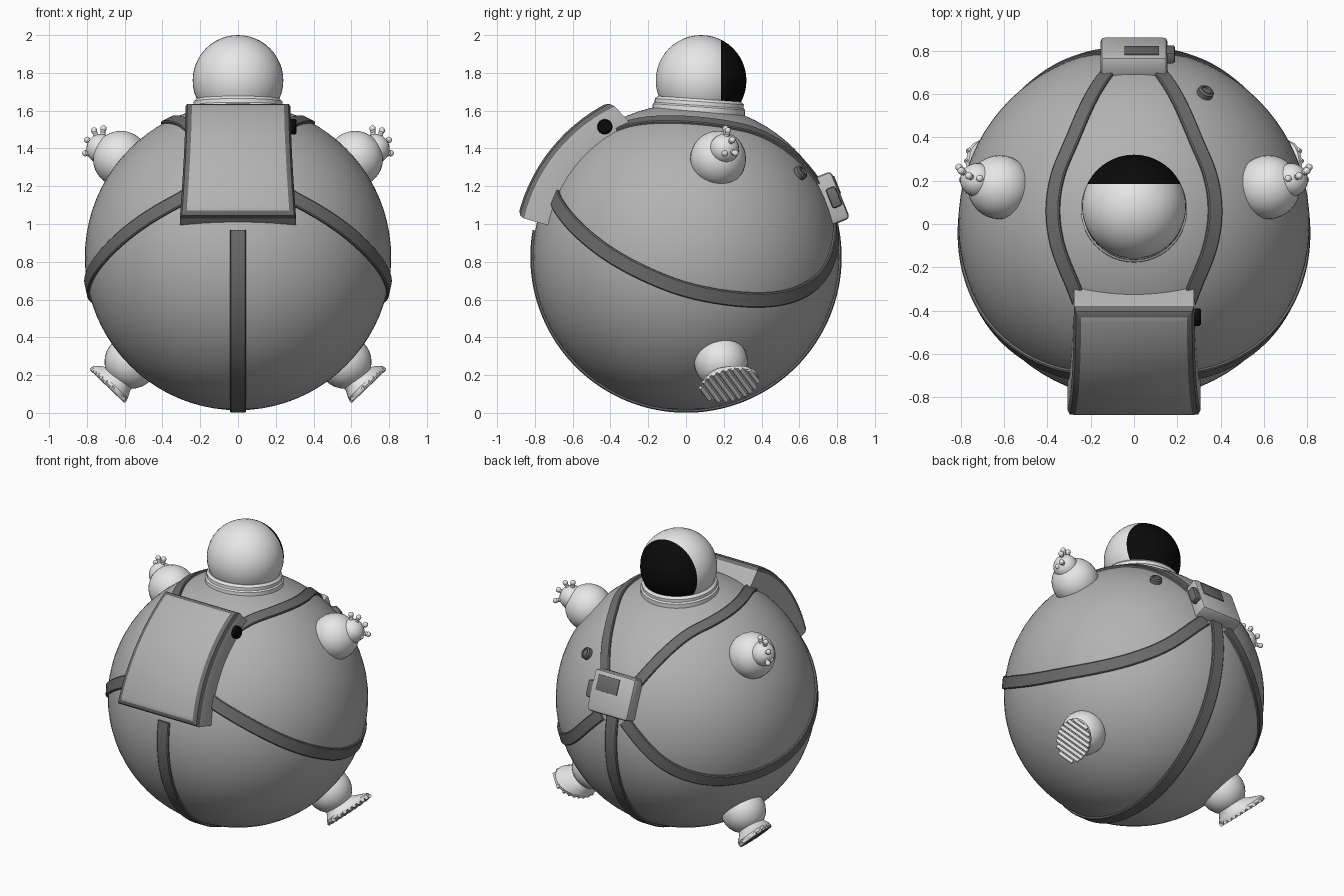
import bpy, bmesh, math
from mathutils import Vector, Matrix

if "Cube" in bpy.data.objects:
    bpy.data.objects.remove(bpy.data.objects["Cube"])

C = Vector((0, 0, 0.825))      # centre of the round suit
R = 0.811


def mat(name, v):
    m = bpy.data.materials.new(name)
    m.diffuse_color = (v, v, v, 1)
    m.use_nodes = True
    m.node_tree.nodes["Principled BSDF"].inputs["Base Color"].default_value = m.diffuse_color
    return m


WHITE = mat("white", 0.8)
GREY = mat("suit grey", 0.45)
PALE = mat("pale grey", 0.52)
DARK = mat("strap grey", 0.15)
BLACK = mat("black", 0.003)


def finish(bm, name, mats, angle=35):
    bmesh.ops.recalc_face_normals(bm, faces=bm.faces)
    for f in bm.faces:
        f.smooth = True
    me = bpy.data.meshes.new(name)
    bm.to_mesh(me)
    bm.free()
    me.set_sharp_from_angle(angle=math.radians(angle))
    for m in mats:
        me.materials.append(m)
    ob = bpy.data.objects.new(name, me)
    bpy.context.collection.objects.link(ob)
    return ob


def add_ball(bm, c, r, u=32, v=16, rot=Matrix()):
    bmesh.ops.create_uvsphere(bm, u_segments=u, v_segments=v, radius=r,
                              matrix=Matrix.Translation(c) @ rot)


def frame(loc, z, y):
    """Matrix at loc with its local z along z and its local y near y."""
    z = Vector(z).normalized()
    x = Vector(y).cross(z).normalized()
    m = Matrix((x, z.cross(x), z)).transposed().to_4x4()
    return Matrix.Translation(loc) @ m


def loft(bm, rings, cap=True):
    loops = [[bm.verts.new(p) for p in r] for r in rings]
    n = len(loops[0])
    for a, b in zip(loops, loops[1:]):
        for i in range(n):
            bm.faces.new((a[i], a[(i + 1) % n], b[(i + 1) % n], b[i]))
    if cap:
        bm.faces.new(loops[0])
        bm.faces.new(loops[-1])
    return loops


def lathe(name, prof, m, mats, n=40):
    bm = bmesh.new()
    loft(bm, [[m @ Vector((r * math.cos(6.28318531 * i / n), r * math.sin(6.28318531 * i / n), z))
               for i in range(n)] for r, z in prof])
    return finish(bm, name, mats)


def box(name, size, m, mats, bevel):
    bm = bmesh.new()
    bmesh.ops.create_cube(bm, size=1, matrix=Matrix.Diagonal((*size, 1)))
    bmesh.ops.bevel(bm, geom=bm.edges[:], offset=bevel, segments=2, profile=0.5, affect='EDGES')
    bm.transform(m)
    return finish(bm, name, mats)


def strap(name, pts, width=0.085, steps=10):
    """Flat band through pts, laid on the round suit."""
    p = [Vector(q) - C for q in pts]
    p = [2 * p[0] - p[1]] + p + [2 * p[-1] - p[-2]]
    path = []
    for i in range(1, len(p) - 2):
        a, b, c, d = p[i - 1:i + 3]
        for k in range(steps + (i == len(p) - 3)):
            t = k / steps
            path.append((0.5 * (2 * b + (c - a) * t + (2 * a - 5 * b + 4 * c - d) * t * t
                                + (3 * b - a - 3 * c + d) * t ** 3)).normalized())
    rings = []
    for i, n in enumerate(path):
        tan = path[min(i + 1, len(path) - 1)] - path[max(i - 1, 0)]
        s = n.cross(tan).normalized() * width / 2
        rings.append([C + (n * R + e * s).normalized() * r
                      for e, r in ((-1, 0.795), (-1, 0.82), (-0.85, 0.825),
                                   (0.85, 0.825), (1, 0.82), (1, 0.795))])
    bm = bmesh.new()
    loft(bm, rings)
    finish(bm, name, [DARK])


# round suit
bm = bmesh.new()
add_ball(bm, C, R, 80, 40)
finish(bm, "suit_body", [GREY])

# helmet with visor faces cut at y = 0.18
bm = bmesh.new()
add_ball(bm, (0, 0.08, 1.76), 0.24, 48, 24, Matrix.Rotation(math.pi / 2, 4, 'X'))
bmesh.ops.bisect_plane(bm, geom=bm.verts[:] + bm.edges[:] + bm.faces[:],
                       plane_co=(0, 0.185, 0), plane_no=(0, 1, 0))
for f in bm.faces:
    f.material_index = int(f.calc_center_median().y > 0.185)
finish(bm, "helmet", [WHITE, BLACK])

# neck ring
lathe("neck_ring", [(0.2, 0.022), (0.222, 0.022), (0.236, 0.008), (0.236, -0.012), (0.245, -0.02), (0.245, -0.07)],
      Matrix.Translation((0, 0.07, 1.64)) @ Matrix.Rotation(-0.07, 4, 'X'), [WHITE], 48)

# straps
ring = [(0, 0.8 * math.cos(a), C.z + 0.8 * math.sin(a))
        for a in [math.radians(190 + i * 20.5 - 20) for i in range(11)]]
strap("centre_strap", ring)
for s, side in ((1, "right"), (-1, "left")):
    strap(side + "_shoulder_strap", [(s * x, y, C.z + math.sqrt(0.656 - x * x - y * y)) for x, y in
          ((0.25, -0.36), (0.285, -0.27), (0.35, -0.1), (0.372, 0.06), (0.35, 0.22), (0.265, 0.43), (0.1, 0.72))], 0.07)
    strap(side + "_waist_strap", [(s * x, y, z) for x, y, z in
          ((0.24, -0.7, 1.18), (0.34, -0.68, 1.11), (0.66, -0.46, 0.88), (0.78, -0.19, 0.725), (0.79, 0.07, 0.635),
           (0.67, 0.39, 0.6), (0.51, 0.6, 0.64), (0.33, 0.74, 0.755), (0.09, 0.8, 0.99))], 0.08)

# curved backpack with dark chamfered rim
bm = bmesh.new()
rings = []
N = 14
for i in range(N + 1):
    t = i / N
    ai, ao = math.radians(22 + 55 * t), math.radians(26 + 50.5 * t)
    w = 0.278 + 0.03 * t * t
    rings.append([(x, -r * math.sin(a), C.z + r * math.cos(a)) for x, r, a in
                  ((-w, 0.75, ai), (w, 0.75, ai), (w, 0.916, ao), (-w, 0.916, ao))])
loops = loft(bm, rings)
rim = [bm.edges.get((a[k], b[k])) for a, b in zip(loops, loops[1:]) for k in (2, 3)]
rim += [bm.edges.get((l[2], l[3])) for l in (loops[0], loops[-1])]
bmesh.ops.bevel(bm, geom=rim, offset=0.034, segments=2, profile=0.5, affect='EDGES', material=1)
finish(bm, "backpack", [GREY, DARK], 25)
lathe("backpack_port", [(0.04, -0.04), (0.04, 0.02), (0.034, 0.026)],
      frame((0.283, -0.43, 1.515), (1, 0, 0), (0, 0, 1)), [BLACK], 24)

# chest control box, screen and side pod
e = math.radians(22)
out = Vector((0, math.cos(e), math.sin(e)))
up = Vector((0, -math.sin(e), math.cos(e)))
X = Vector((1, 0, 0))


def chest(x, h, d):
    return frame(C + X * x + up * h + out * d, out, up)


box("chest_box", (0.31, 0.27, 0.11), chest(0, 0, 0.828), [PALE], 0.022)
box("chest_screen", (0.16, 0.1, 0.008), chest(0.035, 0.055, 0.884), [DARK], 0.001)
box("chest_pod", (0.07, 0.11, 0.055), chest(0.155, 0.0, 0.845), [DARK], 0.012)

# suit valve
d = Vector((0.34, 0.625, 0.46)).normalized()
lathe("suit_valve", [(0.038, -0.03), (0.038, 0.022), (0.03, 0.03), (0.024, 0.03), (0.022, 0.022)],
      frame(C + d * R, d, (0, 0, 1)), [DARK], 24)

for s, side in ((1, "right"), (-1, "left")):
    # stubby arm, glove and beaded fingers
    bm = bmesh.new()
    add_ball(bm, (s * 0.62, 0.17, 1.345), 0.148)
    finish(bm, side + "_arm", [WHITE])
    palm = Vector((s * 0.725, 0.203, 1.398))
    bm = bmesh.new()
    add_ball(bm, palm, 0.078, 24, 14)
    finish(bm, side + "_glove", [WHITE])
    bm = bmesh.new()
    for x, y, z in ((0.712, 0.21, 1.505), (0.762, 0.222, 1.495), (0.798, 0.245, 1.445), (0.808, 0.262, 1.375)):
        tip = Vector((s * x, y, z))
        for t in (0.62, 0.75, 0.88, 1):
            add_ball(bm, palm.lerp(tip, t), 0.014 if t < 1 else 0.017, 12, 8)
    add_ball(bm, (s * 0.79, 0.205, 1.375), 0.018, 12, 8)
    finish(bm, side + "_fingers", [WHITE])

    # stubby leg
    bm = bmesh.new()
    add_ball(bm, (s * 0.565, 0.185, 0.27), 0.142)
    finish(bm, side + "_leg", [WHITE])

    # boot flaring to an oval sole, with tread bars across it
    m = frame((s * 0.685, 0.23, 0.15), (s * 0.69, 0, -0.72), (s * 0.3, 0.87, 0.34))
    bm = bmesh.new()
    loft(bm, [[m @ Vector((w * math.cos(k * math.pi / 20), o + l * math.sin(k * math.pi / 20), z))
               for k in range(40)] for z, l, w, o in
              ((-0.12, 0.08, 0.08, -0.05), (-0.08, 0.083, 0.08, -0.045), (-0.055, 0.105, 0.088, -0.03),
               (-0.03, 0.145, 0.105, -0.005), (-0.018, 0.162, 0.112, 0), (0.0, 0.162, 0.112, 0))])
    finish(bm, side + "_boot", [WHITE])
    bm = bmesh.new()
    for k in range(9):
        y = (k - 4) * 0.036
        half = 0.112 * math.sqrt(1 - (y / 0.163) ** 2)
        bmesh.ops.create_cone(bm, cap_ends=True, segments=12, radius1=0.012, radius2=0.012, depth=2 * half,
                              matrix=m @ Matrix.Translation((0, y, 0.001)) @ Matrix.Rotation(math.pi / 2, 4, 'Y'))
    finish(bm, side + "_boot_tread", [WHITE])
